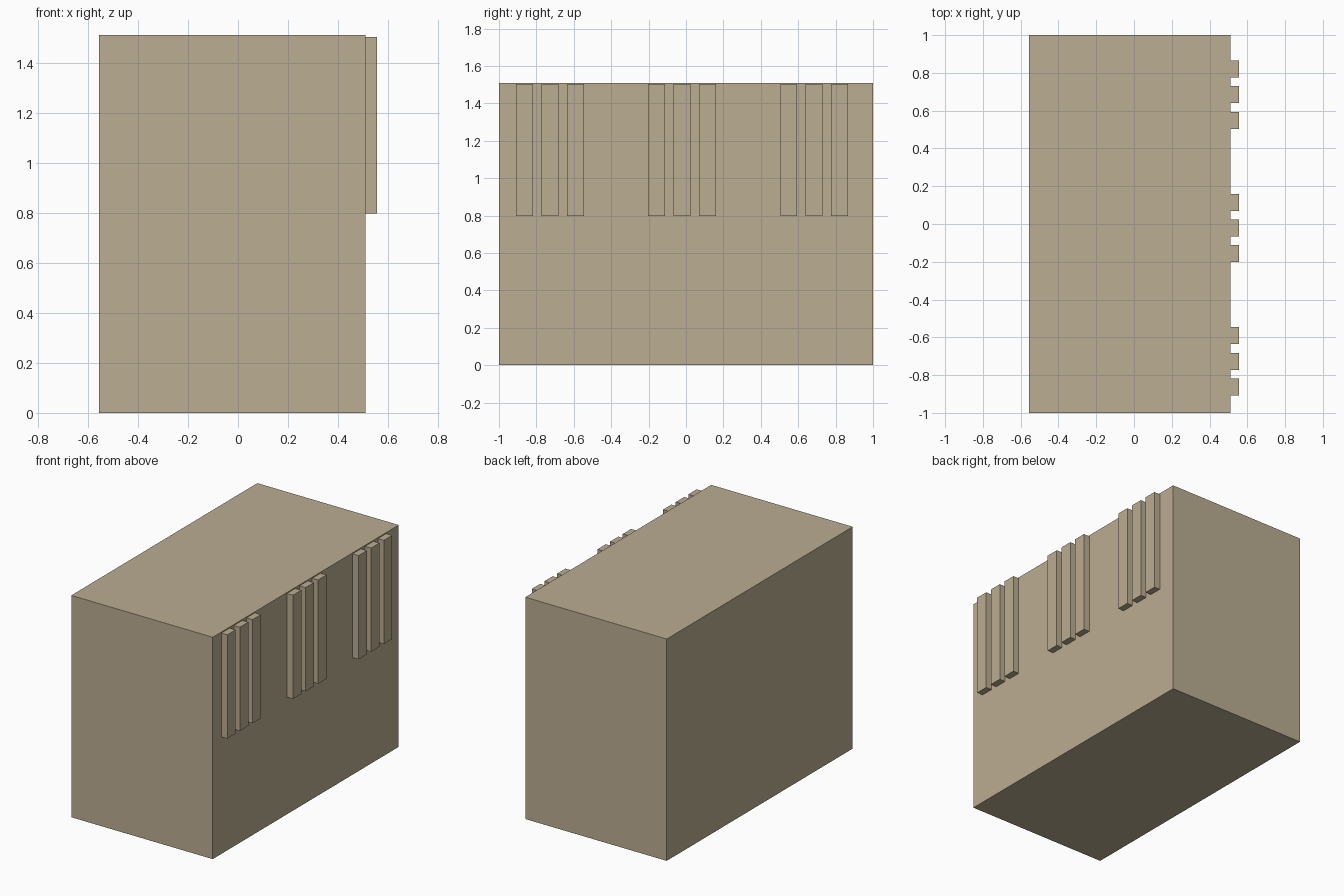
import bpy

if "Cube" in bpy.data.objects:
    bpy.data.objects.remove(bpy.data.objects["Cube"])

# One flat tan colour for the whole model
tan = bpy.data.materials.new("warm tan")
tan.diffuse_color = (0.497, 0.417, 0.291, 1.0)
tan.use_nodes = True
tan.node_tree.nodes["Principled BSDF"].inputs["Base Color"].default_value = tan.diffuse_color


def box(name, lo, hi):
    """Axis-aligned box between two corners."""
    bpy.ops.mesh.primitive_cube_add(size=1, location=[(a + b) / 2 for a, b in zip(lo, hi)])
    obj = bpy.context.object
    obj.name = name
    obj.scale = [b - a for a, b in zip(lo, hi)]
    bpy.ops.object.transform_apply(location=False, rotation=False, scale=True)
    obj.data.materials.append(tan)
    return obj


# Main block
FACE_X = 0.51
box("main_block", (-0.555, -1.0, 0.0), (FACE_X, 1.0, 1.51))

# Three groups of three upright ribs on the right face
RIB_WIDTH, RIB_PITCH, GROUP_PITCH = 0.09, 0.136, 0.706
for g in range(3):
    for r in range(3):
        y = -0.021 + (g - 1) * GROUP_PITCH + (r - 1) * RIB_PITCH
        box(f"rib_{g + 1}_{r + 1}",
            (FACE_X, y - RIB_WIDTH / 2, 0.797),
            (0.555, y + RIB_WIDTH / 2, 1.503))
